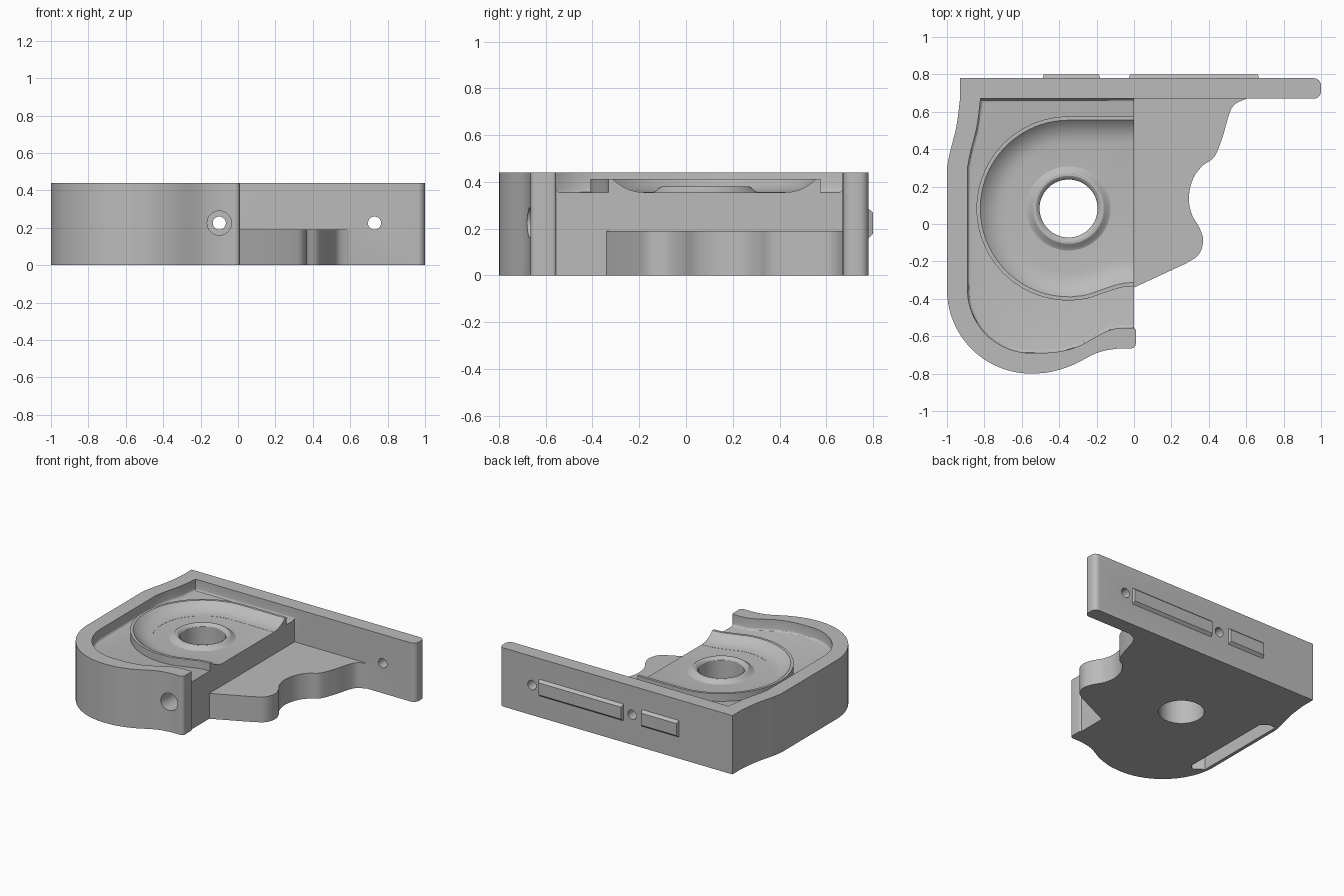
import bpy, bmesh, math
from mathutils import Vector

if "Cube" in bpy.data.objects:
    bpy.data.objects.remove(bpy.data.objects["Cube"])

grey = bpy.data.materials.new("casting_grey")
grey.use_nodes = True
colour = (0.5, 0.5, 0.5, 1)
grey.diffuse_color = colour
grey.node_tree.nodes["Principled BSDF"].inputs["Base Color"].default_value = colour

H, FLOOR = 0.44, 0.355
HOLE = Vector((-0.35, 0.083))


def finish(bm, name):
    bmesh.ops.recalc_face_normals(bm, faces=bm.faces)
    mesh = bpy.data.meshes.new(name)
    bm.to_mesh(mesh)
    bm.free()
    obj = bpy.data.objects.new(name, mesh)
    bpy.context.collection.objects.link(obj)
    mesh.materials.append(grey)
    return obj


def spline(pts, n=6):
    # Smooth curve through the given points
    p = [Vector(q) for q in pts]
    p = [2 * p[0] - p[1]] + p + [2 * p[-1] - p[-2]]
    out = []
    for a, b, c, d in zip(p, p[1:], p[2:], p[3:]):
        for i in range(n):
            t = i / n
            out.append(0.5 * (2 * b + (c - a) * t + (2 * a - 5 * b + 4 * c - d) * t * t
                              + (3 * b - a - 3 * c + d) * t ** 3))
    return out + [p[-2]]


def arc(cx, cy, r, a0, a1, n=20):
    angles = [math.radians(a0 + (a1 - a0) * i / n) for i in range(n + 1)]
    return [Vector((cx + r * math.cos(a), cy + r * math.sin(a))) for a in angles]


def prism(name, pts, z0, z1, fillet=0):
    clean = []
    for p in map(Vector, pts):
        if not clean or (p - clean[-1]).length > 1e-4:
            clean.append(p)
    bm = bmesh.new()
    low = [bm.verts.new((p.x, p.y, z0)) for p in clean]
    top = [bm.verts.new((p.x, p.y, z1)) for p in clean]
    base = bm.faces.new(low)
    bm.faces.new(top)
    for i in range(len(clean)):
        bm.faces.new((low[i - 1], low[i], top[i], top[i - 1]))
    if fillet:
        bmesh.ops.recalc_face_normals(bm, faces=bm.faces)
        bmesh.ops.bevel(bm, geom=list(base.edges), offset=fillet, segments=3,
                        profile=0.5, affect='EDGES', clamp_overlap=False)
    return finish(bm, name)


def bore(name, x, z, r, y0, y1):
    # Cylinder along y
    obj = prism(name, arc(0, 0, r, 0, 348.75, 31), -y1, -y0)
    for v in obj.data.vertices:
        a, b, c = v.co
        v.co = (x + a, -c, z + b)
    return obj


def combine(target, tool, operation):
    mod = target.modifiers.new(operation.lower(), 'BOOLEAN')
    mod.operation, mod.solver, mod.object = operation, 'EXACT', tool
    tool.hide_render = True
    bpy.context.view_layer.objects.active = target
    bpy.ops.object.modifier_apply(modifier=mod.name)
    bpy.data.objects.remove(tool)


# Housing with its long back wall
outline = ([(-0.93, 0.78)]
           + spline([(-0.93, 0.67), (-0.95, 0.52), (-0.985, 0.38), (-1, 0.3)])
           + arc(-0.55, -0.35, 0.45, 180, 270)
           + spline([(-0.55, -0.8), (-0.45, -0.792), (-0.33, -0.755), (-0.2, -0.69),
                     (-0.1, -0.668), (-0.02, -0.665)])
           + arc(-0.015, -0.64, 0.025, -90, 0, 5) + arc(-0.005, -0.57, 0.015, 0, 90, 4)
           + [(0, -0.555), (0, 0.67)]
           + arc(0.96, 0.71, 0.04, -90, 0, 6) + arc(0.96, 0.74, 0.04, 0, 90, 6))
housing = prism("housing", outline, 0, H)

# Recessed floor inside the rim
recess = (spline([(0.1, -0.555), (0, -0.555), (-0.1, -0.56), (-0.17, -0.585),
                  (-0.3, -0.655), (-0.42, -0.685), (-0.55, -0.69)])
          + arc(-0.55, -0.35, 0.34, 270, 180)
          + spline([(-0.89, 0.3), (-0.875, 0.38), (-0.84, 0.52), (-0.82, 0.67)])
          + [(0.1, 0.67)])
combine(housing, prism("recess_cutter", recess, FLOOR, 0.6, 0.018), 'DIFFERENCE')

# Low side plate with a wavy edge
plate = ([(-0.05, 0.7), (-0.05, -0.34), (0, -0.34)]
         + spline([(0.28, -0.21), (0.345, -0.165), (0.37, -0.09), (0.35, -0.02), (0.31, 0.05),
                   (0.293, 0.14), (0.315, 0.24), (0.365, 0.31), (0.43, 0.36), (0.475, 0.47),
                   (0.51, 0.59), (0.54, 0.64), (0.6, 0.67)])
         + [(0.6, 0.7)])
combine(housing, prism("side_plate", plate, 0, 0.19), 'UNION')

# Centre hole, screw holes and underside pocket
cutters = [
    prism("centre_hole", arc(HOLE.x, HOLE.y, 0.155, 0, 354.375, 63), -0.1, 0.6),
    bore("long_screw_hole", -0.1, 0.225, 0.035, -1, 1),
    bore("screw_head_recess", -0.1, 0.225, 0.065, -1, -0.5),
    bore("wall_screw_hole", 0.73, 0.225, 0.035, 0.5, 1),
    prism("underside_pocket", [(-0.975, -0.41), (-0.9, -0.46), (-0.87, -0.43),
                               (-0.87, 0.29), (-0.92, 0.33), (-0.975, 0.33)], -0.1, 0.2),
]
for cutter in cutters:
    combine(housing, cutter, 'DIFFERENCE')

# Curved bowl lip swept along an open path
path = ([Vector((0, 0.575)), Vector((-0.17, 0.575))]
        + arc(HOLE.x, HOLE.y, 0.492, 90, 270, 48)
        + spline([(-0.33, -0.409), (-0.25, -0.398), (-0.15, -0.365), (-0.07, -0.34), (0, -0.332)]))
section = [(0, 0.33), (0, 0.412), (0.02, 0.412), (0.035, 0.398), (0.06, 0.38),
           (0.09, 0.366), (0.12, 0.358), (0.15, FLOOR + 0.001), (0.15, 0.33)]
bm = bmesh.new()
rings = []
for i, p in enumerate(path):
    t = path[min(i + 1, len(path) - 1)] - path[max(i - 1, 0)]
    inward = Vector((-t.y, t.x)).normalized()
    if i in (0, len(path) - 1):
        inward = Vector((0, -1 if i == 0 else 1))
    rings.append([bm.verts.new((*(p + inward * d), z)) for d, z in section])
for a, b in zip(rings, rings[1:]):
    for j in range(len(section)):
        bm.faces.new((a[j - 1], a[j], b[j], b[j - 1]))
bm.faces.new(rings[0])
bm.faces.new(rings[-1])
lip = finish(bm, "bowl_lip")

# Raised collar around the centre hole
collar_profile = [(0.155, 0.33), (0.155, 0.362), (0.162, 0.373), (0.175, 0.381), (0.188, 0.381),
                  (0.2, 0.373), (0.212, 0.361), (0.225, FLOOR), (0.225, 0.33)]
bm = bmesh.new()
rings = []
for i in range(64):
    a = math.tau * i / 64
    rings.append([bm.verts.new((HOLE.x + r * math.cos(a), HOLE.y + r * math.sin(a), z))
                  for r, z in collar_profile])
for i in range(64):
    a, b = rings[i - 1], rings[i]
    for j in range(len(collar_profile)):
        bm.faces.new((a[j - 1], a[j], b[j], b[j - 1]))
collar = finish(bm, "hole_collar")

# Chamfered locating ribs on the back wall
ribs = []
for name, x0, x1 in (("short_back_rib", -0.49, -0.18), ("long_back_rib", -0.03, 0.67)):
    bm = bmesh.new()
    bmesh.ops.create_cube(bm, size=2)
    for v in bm.verts:
        sx, sy, sz = v.co
        outer = sy > 0
        half = (x1 - x0) / 2 - (0.008 if outer else 0)
        v.co = ((x0 + x1) / 2 + sx * half, 0.8 if outer else 0.775,
                0.223 + sz * (0.045 if outer else 0.067))
    ribs.append(finish(bm, name))

# Smooth the curved surfaces, keep edges sharp
bpy.ops.object.select_all(action='DESELECT')
for obj in [housing, lip, collar]:
    obj.select_set(True)
bpy.context.view_layer.objects.active = housing
bpy.ops.object.shade_smooth_by_angle(angle=math.radians(30))
